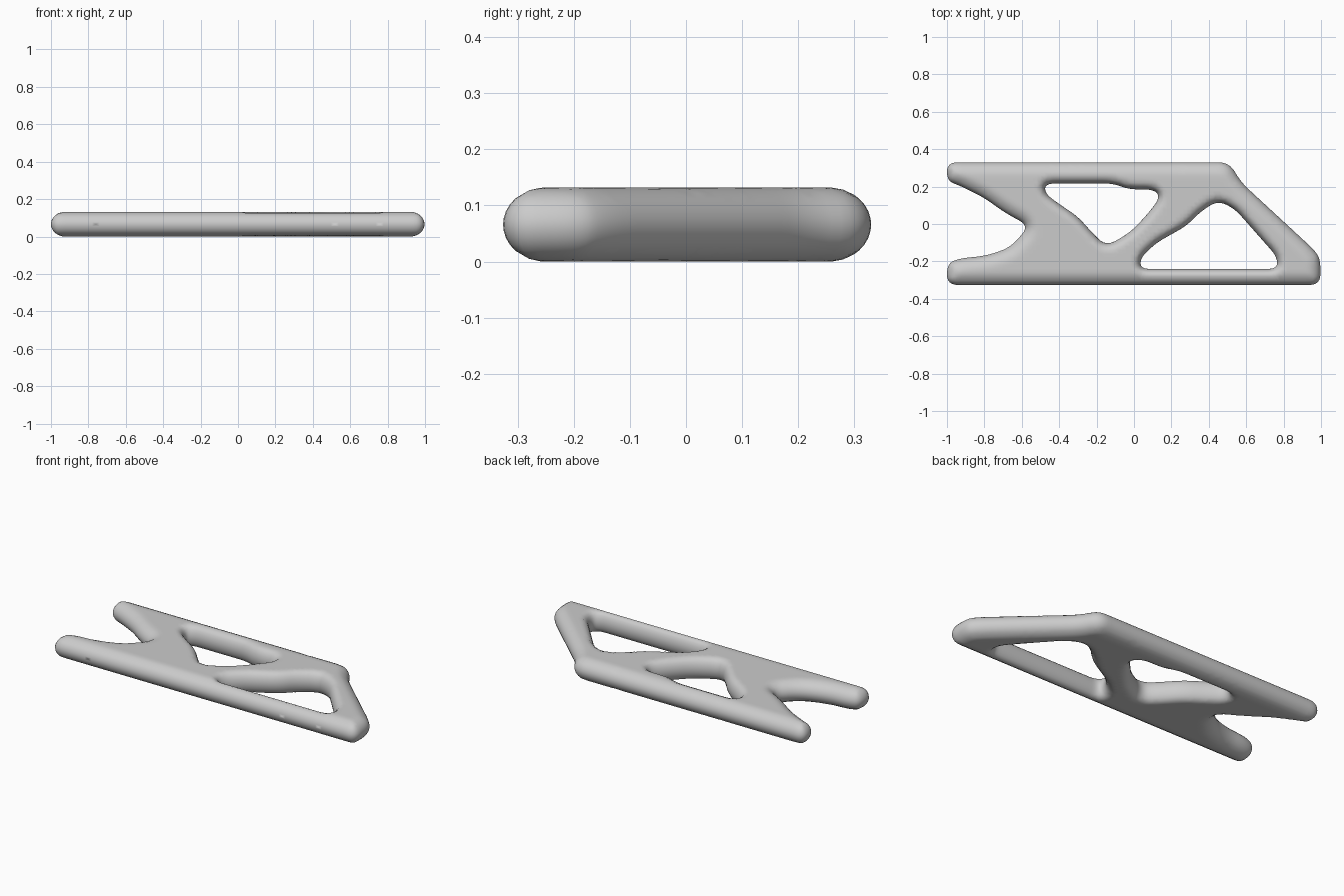
import bpy, bmesh
from math import sqrt
from mathutils import Vector
from mathutils.geometry import delaunay_2d_cdt, intersect_point_line

cube = bpy.data.objects.get("Cube")
if cube:
    bpy.data.objects.remove(cube, do_unlink=True)

HALF = 0.066      # half thickness of the plate
STEP = 0.02       # surface sample spacing
RINGS = (0.001, 0.005, 0.012, 0.022)


def rounded(points, radius):
    """Closed outline with curved corners, resampled evenly."""
    pts = [Vector(p) for p in points]
    path = []
    for i, p in enumerate(pts):
        a, b = pts[i - 1], pts[(i + 1) % len(pts)]
        start = p + (a - p).normalized() * min(radius, (a - p).length / 2)
        end = p + (b - p).normalized() * min(radius, (b - p).length / 2)
        for k in range(7):
            t = k / 6
            path.append(start * (1 - t) ** 2 + p * 2 * t * (1 - t) + end * t * t)
    out = []
    for i, p in enumerate(path):
        q = path[(i + 1) % len(path)]
        n = max(1, round((q - p).length / STEP))
        for k in range(n):
            v = p.lerp(q, k / n)
            if not out or (v - out[-1]).length > 0.004:
                out.append(v)
    if (out[0] - out[-1]).length < 0.004:
        out.pop()
    return out


def inside(p, loop):
    hit = False
    for i, b in enumerate(loop):
        a = loop[i - 1]
        if (a.y > p.y) != (b.y > p.y):
            if p.x < a.x + (p.y - a.y) * (b.x - a.x) / (b.y - a.y):
                hit = not hit
    return hit


def distance(p, loop):
    best = 9.0
    for i, b in enumerate(loop):
        a = loop[i - 1]
        near, t = intersect_point_line(p, a, b)
        t = max(0.0, min(1.0, t))
        best = min(best, (p - a.lerp(b, t)).length)
    return best


def dome(d, width):
    s = 1 - min(d / width, 1)
    return sqrt(1 - s * s)


# Outline with the forked left end and sloping right end
outer = rounded([
    (-1, .33), (.51, .33), (.57, .225), (.965, -.14), (.997, -.19), (.997, -.326),
    (-1, -.326), (-1, -.215), (-.94, -.185), (-.79, -.17), (-.66, -.125),
    (-.56, -.01), (-.69, .06), (-.80, .14), (-.93, .205), (-1, .23)], .06)
# Two windows between the struts
holes = [
    rounded([(-.475, .217), (-.11, .217), (-.03, .185), (.11, .185), (.14, .14),
             (.07, .05), (-.02, -.045), (-.15, -.12), (-.23, -.04), (-.30, .04),
             (-.42, .12), (-.475, .165)], .06),
    rounded([(.035, -.24), (.765, -.24), (.765, -.175), (.54, .08), (.45, .125),
             (.36, .07), (.28, -.01), (.12, -.10), (.035, -.18)], .05)]
loops = [outer] + holes


def solid(p):
    return inside(p, outer) and not any(inside(p, h) for h in holes)


def height(p):
    h = dome(distance(p, outer), .075)
    for loop in holes:
        h *= dome(distance(p, loop), .045)
    return HALF * h


# Boundary points, rings just inside them, and an even interior grid
points, edges = [], []
for loop in loops:
    base, n = len(points), len(loop)
    points += loop
    edges += [(base + i, base + (i + 1) % n) for i in range(n)]
rim_count = len(points)
for loop in loops:
    for i, p in enumerate(loop):
        d = (loop[(i + 1) % len(loop)] - loop[i - 1]).normalized()
        normal = Vector((-d.y, d.x))
        if not solid(p + normal * .002):
            normal = -normal
        for r in RINGS:
            q = p + normal * r
            if solid(q) and min(distance(q, l) for l in loops) > r * .8:
                points.append(q)
for i in range(-50, 51):
    for j in range(-17, 18):
        q = Vector((i * STEP, j * STEP))
        if solid(q) and min(distance(q, l) for l in loops) > .03:
            points.append(q)

verts, _, tris, origin, _, _ = delaunay_2d_cdt(points, edges, [], 0, 1e-5)
rim = [any(o < rim_count for o in ids) for ids in origin]

# Mirror the domed sheet into a closed body sharing its rim
bm = bmesh.new()
upper, lower = [], []
for v, on_rim in zip(verts, rim):
    h = 0 if on_rim else height(v)
    upper.append(bm.verts.new((v.x, v.y, HALF + h)))
    lower.append(upper[-1] if on_rim else bm.verts.new((v.x, v.y, HALF - h)))
for tri in tris:
    centre = sum((verts[i] for i in tri), Vector((0, 0))) / len(tri)
    if solid(centre):
        for side in (upper, lower):
            corners = [side[i] for i in tri]
            if not bm.faces.get(corners):
                bm.faces.new(corners)
bmesh.ops.delete(bm, geom=[v for v in bm.verts if not v.link_faces], context='VERTS')
bmesh.ops.recalc_face_normals(bm, faces=bm.faces)
for f in bm.faces:
    f.smooth = True

mesh = bpy.data.meshes.new("truss_bracket")
bm.to_mesh(mesh)
bm.free()
bracket = bpy.data.objects.new("truss_bracket", mesh)
bpy.context.collection.objects.link(bracket)

# Plain grey finish
grey = bpy.data.materials.new("plain_grey")
grey.use_nodes = True
colour = (.6, .6, .6, 1)
grey.diffuse_color = colour
grey.node_tree.nodes["Principled BSDF"].inputs["Base Color"].default_value = colour
mesh.materials.append(grey)
